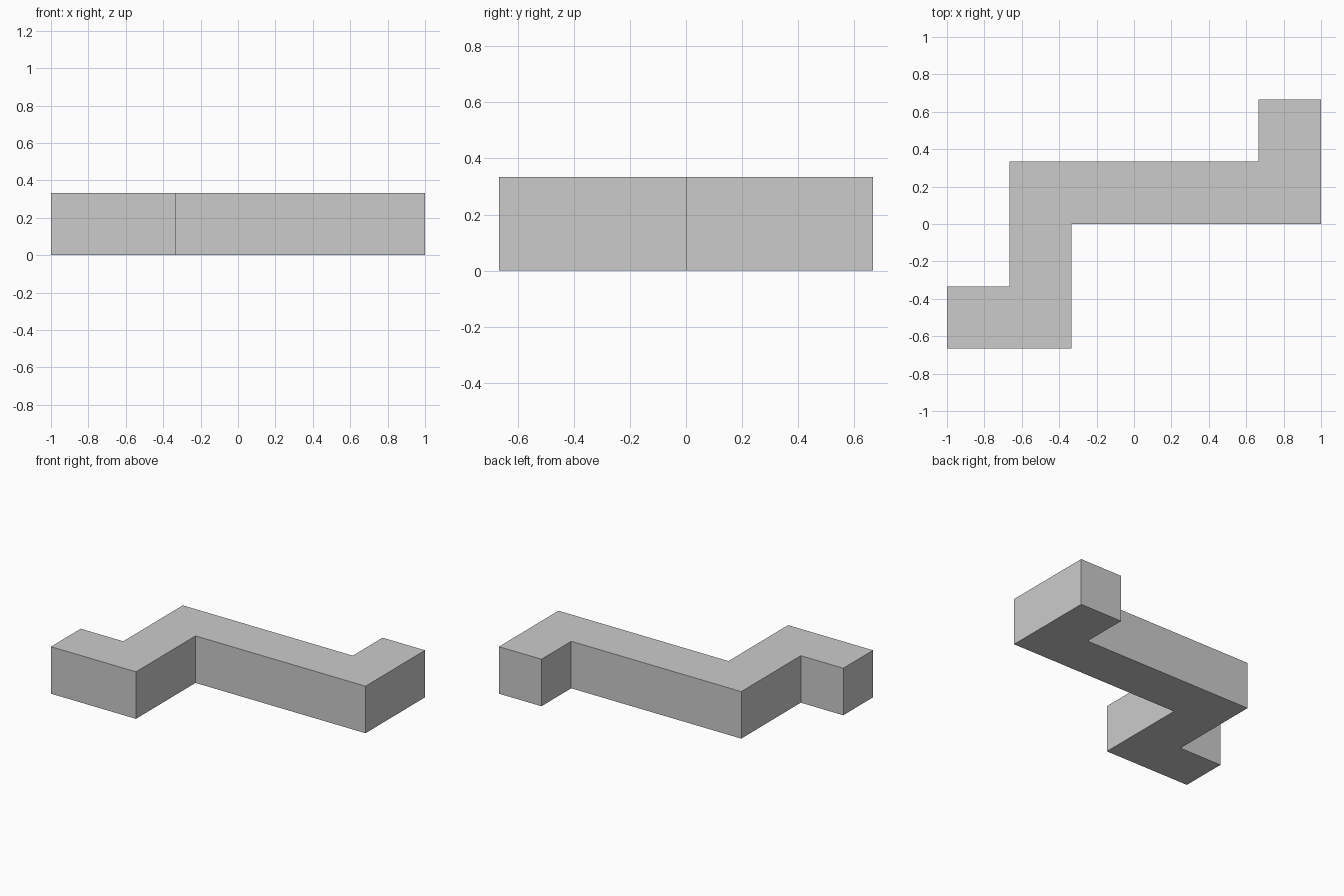
import bpy
import bmesh

if "Cube" in bpy.data.objects:
    bpy.data.objects.remove(bpy.data.objects["Cube"])

U = 1 / 3  # grid unit: bar width and height

# Zigzag outline in grid units, counter-clockwise from above
outline = [(-3, -2), (-1, -2), (-1, 0), (3, 0), (3, 2),
           (2, 2), (2, 1), (-2, 1), (-2, -1), (-3, -1)]

# Fill the outline and extrude it up by one unit
bm = bmesh.new()
base = bm.faces.new([bm.verts.new((x * U, y * U, 0)) for x, y in outline])
result = bmesh.ops.extrude_face_region(bm, geom=[base], use_keep_orig=True)
top = [g for g in result["geom"] if isinstance(g, bmesh.types.BMVert)]
bmesh.ops.translate(bm, verts=top, vec=(0, 0, U))
bmesh.ops.recalc_face_normals(bm, faces=bm.faces)

mesh = bpy.data.meshes.new("zigzag_block")
bm.to_mesh(mesh)
bm.free()
block = bpy.data.objects.new("zigzag_block", mesh)
bpy.context.collection.objects.link(block)
